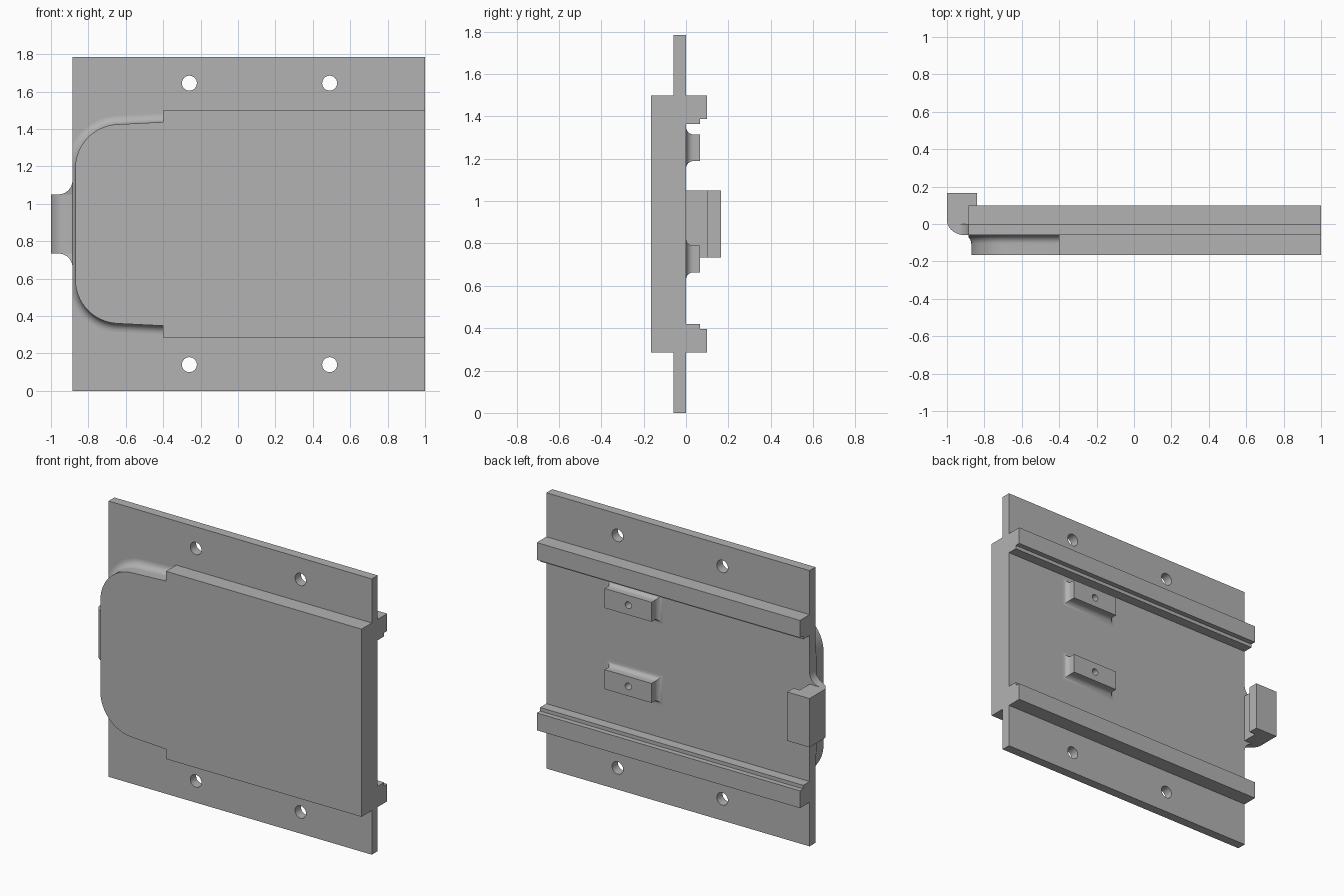
import bpy, bmesh
from math import sin, cos, pi, radians, sqrt

cube = bpy.data.objects.get("Cube")
if cube:
    bpy.data.objects.remove(cube, do_unlink=True)

grey = bpy.data.materials.new("plain grey")
grey.use_nodes = True
COLOUR = (0.45, 0.45, 0.45, 1)
grey.diffuse_color = COLOUR
grey.node_tree.nodes["Principled BSDF"].inputs["Base Color"].default_value = COLOUR

HEIGHT = 1.785          # plate height; everything mirrors about its middle
LEFT, RIGHT = -0.885, 1.0
FRONT = -0.06           # plate front face, its back face is y = 0
MID = HEIGHT / 2


def loft(name, loops):
    """Solid through a list of matching point loops, capped at both ends."""
    bm = bmesh.new()
    rings = [[bm.verts.new(p) for p in loop] for loop in loops]
    n = len(rings[0])
    for a, b in zip(rings, rings[1:]):
        for i in range(n):
            j = (i + 1) % n
            bm.faces.new((a[i], a[j], b[j], b[i]))
    bm.faces.new(rings[0])
    bm.faces.new(rings[-1])
    bmesh.ops.recalc_face_normals(bm, faces=bm.faces)
    mesh = bpy.data.meshes.new(name)
    bm.to_mesh(mesh)
    bm.free()
    mesh.materials.append(grey)
    obj = bpy.data.objects.new(name, mesh)
    bpy.context.collection.objects.link(obj)
    return obj


def prism(name, pts, axis, a, b):
    """Extrude a 2D profile along one axis."""
    place = {"x": lambda p, t: (t, p[0], p[1]),
             "y": lambda p, t: (p[0], t, p[1]),
             "z": lambda p, t: (p[0], p[1], t)}[axis]
    return loft(name, [[place(p, t) for p in pts] for t in (a, b)])


def rect(x0, x1, z0, z1):
    return [(x0, z0), (x1, z0), (x1, z1), (x0, z1)]


def circle(x, z, r, n=32):
    return [(x + r * cos(2 * pi * i / n), z + r * sin(2 * pi * i / n)) for i in range(n)]


def drill(obj, centres, r, y0, y1):
    """Cut round holes along y."""
    for x, z in centres:
        cutter = prism("hole_cutter", circle(x, z, r), "y", y0, y1)
        mod = obj.modifiers.new("hole", "BOOLEAN")
        mod.operation, mod.solver, mod.object = "DIFFERENCE", "EXACT", cutter
        bpy.context.view_layer.objects.active = obj
        bpy.ops.object.modifier_apply(modifier=mod.name)
        bpy.data.objects.remove(cutter, do_unlink=True)


def smooth(obj):
    bpy.ops.object.select_all(action="DESELECT")
    obj.select_set(True)
    bpy.context.view_layer.objects.active = obj
    bpy.ops.object.shade_smooth_by_angle(angle=radians(30))


def fillet(r, steps=8):
    """(outward offset, height) pairs of a concave base fillet."""
    return [(r * (1 - sin(t)), r * (1 - cos(t)))
            for t in (pi / 2 * i / steps for i in range(steps + 1))]


# Main plate with four screw holes
plate = prism("plate", rect(LEFT, RIGHT, 0, HEIGHT), "y", FRONT, 0)
drill(plate, [(x, z) for x in (-0.26, 0.49) for z in (0.14, HEIGHT - 0.14)], 0.04, -0.2, 0.2)
smooth(plate)

# Raised front panel: square part
PAD = -0.165
prism("front_panel", rect(-0.4, RIGHT, 0.285, HEIGHT - 0.285), "y", PAD, FRONT)


# Raised front panel: rounded end with a fillet around its base
def rounded_outline(o):
    upper = [(-0.4, 1.437 + o)]
    for i in range(17):
        t = radians(93 + 87 * i / 16)
        upper.append((-0.635 + (0.235 + o) * cos(t), 1.19 + (0.235 + o) * sin(t)))
    upper = [(max(x, LEFT), z) for x, z in upper]
    return upper + [(x, HEIGHT - z) for x, z in reversed(upper)]


levels = [(o, FRONT - h) for o, h in fillet(0.045)] + [(0, PAD)]
smooth(loft("rounded_panel_end",
            [[(x, y, z) for x, z in rounded_outline(o)] for o, y in levels]))

# Stepped rails along the back
rail = [(0, 0.285), (0.098, 0.285), (0.098, 0.397), (0.065, 0.397), (0.065, 0.42), (0, 0.42)]
prism("lower_rail", rail, "x", LEFT, RIGHT)
prism("upper_rail", [(y, HEIGHT - z) for y, z in rail], "x", LEFT, RIGHT)

# Two small mounting blocks with filleted bases and a blind hole each
for name, z in (("lower_block", 0.727), ("upper_block", 1.252)):
    levels = fillet(0.035) + [(0, 0.067)]
    block = loft(name, [[(x, h, zz) for x, zz in
                         rect(0.2 - o, 0.535 + o, z - 0.063 - o, z + 0.063 + o)]
                        for o, h in levels])
    drill(block, [(0.367, z)], 0.022, 0.01, 0.2)
    smooth(block)


# Side hook: curved outer corner, turning over at the back
def hook_front(x):
    return 0.02 - 0.08 * sqrt(max(0, 1 - (min(x + 0.9, 0) / 0.1) ** 2))


curve = [(-0.9 - 0.1 * sin(t), 0.02 - 0.08 * cos(t))
         for t in (pi / 2 * i / 12 for i in range(13))]
profile = [(LEFT, FRONT)] + curve + [(-1, 0.165), (-0.84, 0.165), (-0.84, 0.1), (LEFT, 0.1)]
smooth(prism("side_hook", profile, "z", MID - 0.158, MID + 0.158))

# Curved webs joining the hook to the plate edge
R = 0.075
for name, s in (("lower_web", -1), ("upper_web", 1)):
    arc = [(LEFT - R + R * cos(t), 0.158 + R - R * sin(t))
           for t in (pi / 2 * i / 10 for i in range(11))]
    outline = [(x, MID + s * z) for x, z in [(LEFT, 0.158)] + arc]
    smooth(loft(name, [[(x, hook_front(x), z) for x, z in outline],
                       [(x, 0, z) for x, z in outline]]))
